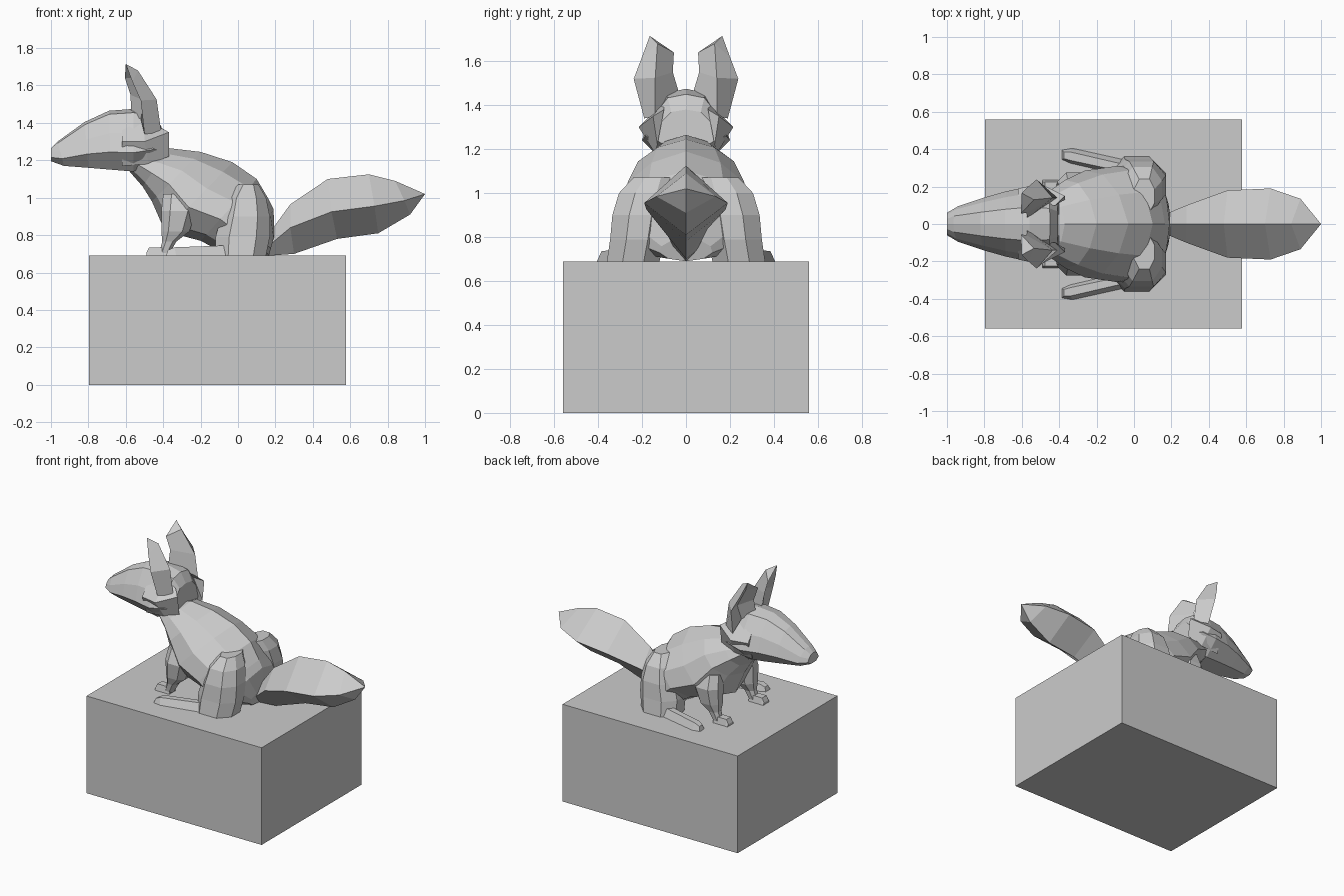
import bpy, bmesh


def loft(name, rings, mirror=False):
    """Skin closed rings of equal point count; a one-point ring is a tip."""
    bm = bmesh.new()
    for s in ((1, -1) if mirror else (1,)):
        vr = [[bm.verts.new((x, s * y, z)) for x, y, z in r] for r in rings]
        for a, b in zip(vr, vr[1:]):
            n = max(len(a), len(b))
            for i in range(n):
                j = (i + 1) % n
                if len(b) == 1:
                    bm.faces.new((a[i], a[j], b[0]))
                else:
                    bm.faces.new((a[i], a[j], b[j], b[i]))
        for end in (vr[0], vr[-1]):
            if len(end) > 2:
                bm.faces.new(end)
    bmesh.ops.recalc_face_normals(bm, faces=bm.faces)
    me = bpy.data.meshes.new(name)
    bm.to_mesh(me)
    bm.free()
    ob = bpy.data.objects.new(name, me)
    bpy.context.collection.objects.link(ob)
    return ob


def slices(rows, profile):
    """Symmetric rings: row = top x, top z, bottom x, bottom z, half width."""
    rings = []
    for tx, tz, bx, bz, w in rows:
        pts = [(tx + (bx - tx) * t, w * k, tz + (bz - tz) * t) for t, k in profile]
        rings.append(pts + [(x, -y, z) for x, y, z in reversed(pts) if y > 0])
    return rings


def levels(rows):
    """Eight-sided horizontal rings: row = z, x0, x1, y0, y1."""
    out = []
    for z, x0, x1, y0, y1 in rows:
        cx, cy, rx, ry = (x0 + x1) / 2, (y0 + y1) / 2, (x1 - x0) / 2, (y1 - y0) / 2
        out.append([(cx + rx * a, cy + ry * b, z) for a, b in (
            (1, .4), (.5, 1), (-.5, 1), (-1, .4), (-1, -.4), (-.5, -1), (.5, -1), (1, -.4))])
    return out


# Plinth
bpy.ops.mesh.primitive_cube_add(size=1, location=(-.11, 0, .345))
plinth = bpy.context.object
plinth.name = "plinth"
plinth.scale = (1.375, 1.12, .69)

# Body from neck to rump
loft("body", slices([
    (-.44, 1.24, -.58, 1.14, .13),
    (-.37, 1.265, -.51, 1.06, .17),
    (-.20, 1.245, -.46, .98, .235),
    (-.03, 1.19, -.39, .82, .285),
    (.10, 1.10, -.20, .77, .31),
    (.165, .99, -.05, .69, .31),
    (.19, .94, .08, .69, .24),
    (.195, .80, .165, .69, .12),
], [(0, 0), (.14, .55), (.38, .93), (.65, 1), (.9, .65), (1, 0)]))

# Hind thighs and feet
loft("hind_thighs", levels([
    (.69, -.12, .15, .12, .36),
    (.79, -.12, .17, .10, .345),
    (.90, -.09, .17, .08, .335),
    (1.0, -.06, .15, .06, .305),
    (1.07, 0, .11, .06, .24),
]), mirror=True)
loft("hind_feet", [
    [(-.06, .26, .69), (-.06, .28, .745), (-.06, .32, .745), (-.06, .345, .69)],
    [(-.34, .325, .69), (-.34, .34, .735), (-.34, .385, .735), (-.33, .405, .69)],
    [(-.385, .345, .69), (-.375, .35, .72), (-.375, .385, .72), (-.385, .395, .69)],
], mirror=True)

# Front legs and feet
loft("front_legs", levels([
    (1.02, -.40, -.22, .12, .24),
    (.93, -.41, -.22, .12, .275),
    (.82, -.41, -.26, .13, .26),
    (.765, -.405, -.33, .16, .24),
    (.695, -.425, -.37, .17, .23),
]), mirror=True)
loft("front_feet", [
    [(x, .165, .69), (x, .175, z), (x, .225, z), (x, .235, .69)]
    for x, z in ((-.375, .735), (-.475, .735), (-.49, .705))
], mirror=True)

# Head from nose to nape
loft("head", slices([
    (-1.0, 1.265, -1.0, 1.195, .06),
    (-.965, 1.30, -.93, 1.17, .095),
    (-.82, 1.405, -.80, 1.16, .14),
    (-.69, 1.465, -.68, 1.15, .175),
    (-.56, 1.475, -.56, 1.14, .20),
    (-.45, 1.45, -.46, 1.175, .185),
    (-.41, 1.38, -.40, 1.20, .15),
], [(0, 0), (.06, .45), (.38, .82), (.7, 1), (1, .5)]))

# Cheek ruff behind the jaw
loft("cheeks", [
    [(-.62, .10, 1.42), (-.62, .19, 1.30), (-.62, .14, 1.17)],
    [(-.50, .10, 1.42), (-.50, .215, 1.30), (-.48, .14, 1.18)],
    [(-.42, .10, 1.38), (-.37, .15, 1.35), (-.37, .13, 1.22)],
], mirror=True)

# Cupped ears: inner rim, back ridge, outer rim, hollow
loft("ears", [
    [(-.57, .03, 1.45), (-.41, .14, 1.35), (-.50, .19, 1.34), (-.52, .12, 1.42)],
    [(-.575, .06, 1.55), (-.435, .14, 1.525), (-.52, .238, 1.52), (-.50, .14, 1.52)],
    [(-.605, .055, 1.64), (-.535, .13, 1.68), (-.565, .20, 1.62), (-.56, .13, 1.64)],
    [(-.60, .165, 1.715)],
], mirror=True)

# Bushy diamond-section tail
loft("tail", [
    [(tx, 0, tz), (sx, w, sz), (bx, 0, bz), (sx, -w, sz)]
    for tx, tz, sx, sz, bx, bz, w in (
        (.16, .80, .16, .74, .16, .69, .05),
        (.28, .965, .28, .84, .30, .70, .10),
        (.48, 1.10, .50, .925, .53, .78, .18),
        (.70, 1.125, .73, .955, .75, .81, .19),
        (.84, 1.09, .89, .985, .92, .91, .135))
] + [[(1.0, 0, 1.02)]])
